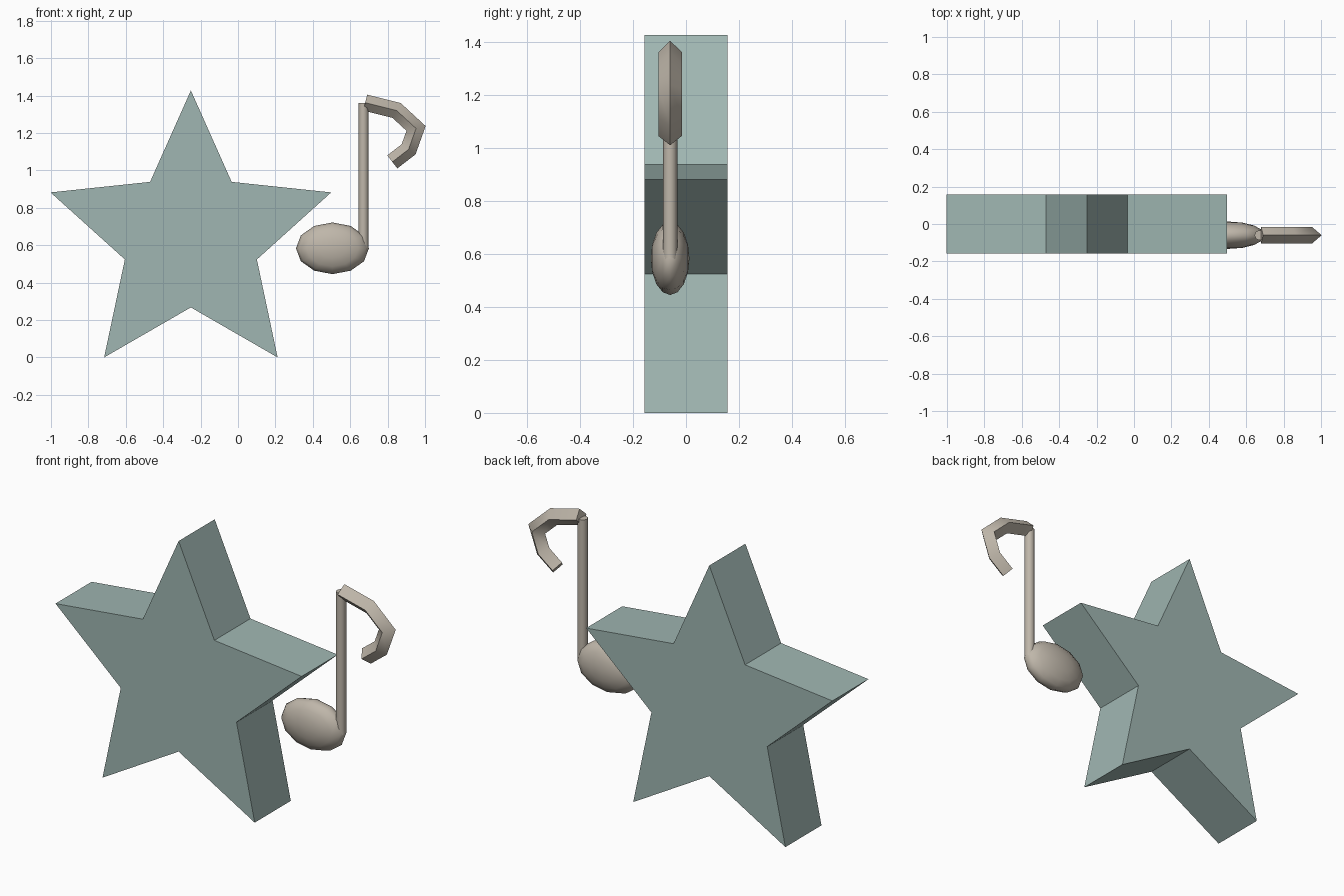
import bpy, bmesh, math
from mathutils import Vector, Matrix

if "Cube" in bpy.data.objects:
    bpy.data.objects.remove(bpy.data.objects["Cube"])


def material(name, rgb):
    m = bpy.data.materials.new(name)
    m.diffuse_color = (*rgb, 1)
    m.use_nodes = True
    m.node_tree.nodes["Principled BSDF"].inputs["Base Color"].default_value = m.diffuse_color
    return m


TEAL = material("grey_teal", (0.35, 0.47, 0.445))
STONE = material("warm_stone", (0.52, 0.47, 0.40))
NOTE_Y = -0.06


def finish(bm, name, mat, smooth=None):
    bmesh.ops.recalc_face_normals(bm, faces=bm.faces[:])
    me = bpy.data.meshes.new(name)
    bm.to_mesh(me)
    bm.free()
    ob = bpy.data.objects.new(name, me)
    bpy.context.collection.objects.link(ob)
    me.materials.append(mat)
    if smooth:
        bpy.ops.object.select_all(action='DESELECT')
        ob.select_set(True)
        bpy.context.view_layer.objects.active = ob
        bpy.ops.object.shade_smooth_by_angle(angle=math.radians(smooth))
    return ob


# Five-pointed star, extruded front to back
bm = bmesh.new()
R, r, depth = 0.789, 0.371, 0.157
cx, cz = -0.252, 0.638
ring = []
for i in range(10):
    a = math.pi / 2 + i * math.pi / 5
    rad = R if i % 2 == 0 else r
    ring.append(bm.verts.new((cx + rad * math.cos(a), -depth, cz + rad * math.sin(a))))
face = bm.faces.new(ring)
ext = bmesh.ops.extrude_face_region(bm, geom=[face], use_keep_orig=True)
bmesh.ops.translate(bm, vec=(0, 2 * depth, 0),
                    verts=[g for g in ext["geom"] if isinstance(g, bmesh.types.BMVert)])
finish(bm, "star", TEAL)

# Flattened oval note head, poles front and back
bm = bmesh.new()
bmesh.ops.create_uvsphere(bm, u_segments=12, v_segments=8, radius=1)
bm.transform(Matrix.Translation((0.505, NOTE_Y, 0.583))
             @ Matrix.Diagonal((0.195, 0.073, 0.138, 1))
             @ Matrix.Rotation(math.pi / 2, 4, 'X'))
finish(bm, "note_head", STONE, 60)

# Upright stem
bm = bmesh.new()
bmesh.ops.create_cone(bm, cap_ends=True, segments=8, radius1=0.027, radius2=0.027, depth=0.78)
bmesh.ops.translate(bm, verts=bm.verts[:], vec=(0.671, NOTE_Y, 0.97))
finish(bm, "note_stem", STONE, 60)

# Curled flag: a four-sided tube mitred along a bent path
path = [Vector((x, NOTE_Y, z)) for x, z in
        ((0.68, 1.362), (0.848, 1.32), (0.952, 1.224), (0.912, 1.112), (0.825, 1.045))]
bm = bmesh.new()
rings = []
for i, p in enumerate(path):
    d_in = (p - path[i - 1]).normalized() if i else (path[1] - p).normalized()
    d_out = (path[i + 1] - p).normalized() if i < len(path) - 1 else d_in
    t = (d_in + d_out).normalized()
    side = Vector((-t.z, 0, t.x)) / t.dot(d_in)
    rings.append([bm.verts.new(p + 0.044 * (math.cos(a) * side + math.sin(a) * Vector((0, 1, 0))))
                  for a in (k * math.pi / 2 for k in range(4))])
for a, b in zip(rings, rings[1:]):
    for k in range(4):
        bm.faces.new((a[k], a[(k + 1) % 4], b[(k + 1) % 4], b[k]))
bm.faces.new(rings[0])
bm.faces.new(rings[-1])
finish(bm, "note_flag", STONE, 89)
